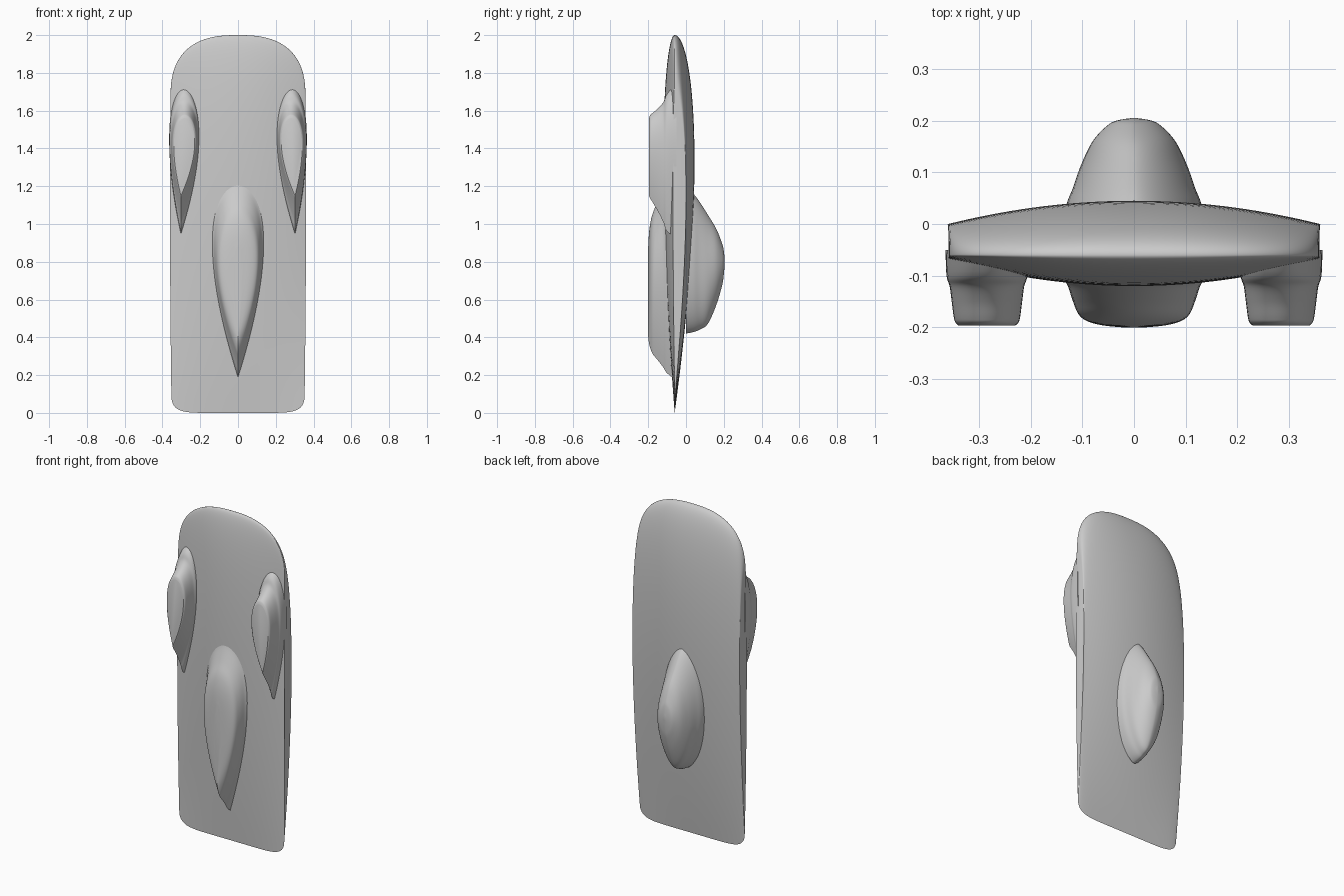
import bpy, bmesh, math

if "Cube" in bpy.data.objects:
    bpy.data.objects.remove(bpy.data.objects["Cube"], do_unlink=True)

GREY = (0.6, 0.6, 0.6, 1)
grey = bpy.data.materials.new("plain_grey")
grey.use_nodes = True
grey.diffuse_color = GREY
grey.node_tree.nodes["Principled BSDF"].inputs["Base Color"].default_value = GREY


def loft(name, rings, sharp=40):
    """Skin a list of closed rings and cap both ends."""
    bm = bmesh.new()
    loops = [[bm.verts.new(p) for p in ring] for ring in rings]
    n = len(loops[0])
    for a, b in zip(loops, loops[1:]):
        for i in range(n):
            j = (i + 1) % n
            bm.faces.new((a[i], a[j], b[j], b[i]))
    bm.faces.new(loops[0])
    bm.faces.new(loops[-1])
    bmesh.ops.recalc_face_normals(bm, faces=bm.faces)
    mesh = bpy.data.meshes.new(name)
    bm.to_mesh(mesh)
    bm.free()
    mesh.materials.append(grey)
    mesh.shade_smooth()
    mesh.set_sharp_from_angle(angle=math.radians(sharp))
    obj = bpy.data.objects.new(name, mesh)
    bpy.context.collection.objects.link(obj)
    return obj


def teardrop(n):
    """Closed outline: (side offset -1..1, length 0 at sharp tail .. 1 at round nose)."""
    vs = [-1 + 2 * i / n for i in range(n)]
    return [(v * (1 - v * v) / 0.385, 1 - v * v) for v in vs]


def oval(n):
    """Closed outline with slightly pointed ends."""
    ts = [2 * math.pi * i / n for i in range(n)]
    return [(math.copysign(abs(math.cos(t)) ** 1.25, math.cos(t)),
             0.5 + 0.5 * math.sin(t)) for t in ts]


def smooth_layers(layers, steps=5):
    """Catmull-Rom interpolation between layer settings."""
    out = []
    last = len(layers) - 1
    for k in range(last):
        p = [layers[max(0, min(last, k + d))] for d in (-1, 0, 1, 2)]
        for s in range(steps):
            t = s / steps
            out.append([b + 0.5 * t * (c - a + t * (2 * a - 5 * b + 4 * c - d
                        + t * (3 * (b - c) + d - a))) for a, b, c, d in zip(*p)])
    return out + [list(layers[-1])]


def pod(name, outline, layers, centre=0, tail_shift=0):
    """Stack outlines in depth; each layer is (y, low z, high z, half width)."""
    rings = [[(centre + w * x + tail_shift * (1 - u) ** 2, y, lo + (hi - lo) * u)
              for x, u in outline] for y, lo, hi, w in smooth_layers(layers)]
    return loft(name, rings)


# Main body: wing-like slab, round nose up, sharp edge down
def body_ring(s):
    a = min(abs(s), 1)
    top = 2 - 0.33 * (1 - (1 - a ** 2.6) ** 0.385)
    low = 0.09 * (1 - (1 - a ** 8) ** 0.4)
    ring = []
    for t, u in teardrop(96):
        z = low + (top - low) * u
        depth = 0.105 * (1 - 0.43 * s * s) if t > 0 else 0.06 * (1 - 0.85 * s * s)
        ring.append((0.36 * s * (1 - 0.02 * (z - 1.1) ** 2), -0.06 + t * depth, z))
    return ring


COLUMNS = 48
loft("main_body", [body_ring(math.sin(math.pi * (i / COLUMNS - 0.5)))
                   for i in range(COLUMNS + 1)])

# Central front fin with a gently crowned face
pod("centre_fin", teardrop(64), [
    (-0.05, 0.17, 1.30, 0.145), (-0.10, 0.21, 1.27, 0.138),
    (-0.12, 0.24, 1.20, 0.128), (-0.15, 0.28, 1.12, 0.118),
    (-0.175, 0.31, 1.06, 0.107), (-0.188, 0.34, 1.01, 0.09),
    (-0.196, 0.37, 0.95, 0.06), (-0.20, 0.40, 0.88, 0.02)])

# Pair of outer front fins with flat faces
for side, label in ((1, "left"), (-1, "right")):
    pod(label + "_outer_fin", teardrop(64), [
        (-0.05, 0.93, 1.74, 0.080), (-0.10, 0.96, 1.69, 0.078),
        (-0.12, 1.01, 1.645, 0.072), (-0.15, 1.07, 1.61, 0.068),
        (-0.18, 1.12, 1.585, 0.064), (-0.19, 1.135, 1.575, 0.061),
        (-0.196, 1.15, 1.56, 0.055)], 0.282 * side, 0.02 * side)

# Rounded bulge on the back
pod("back_bulge", oval(64), [
    (0.0, 0.42, 1.21, 0.14), (0.04, 0.428, 1.16, 0.13),
    (0.07, 0.44, 1.12, 0.118), (0.115, 0.47, 1.05, 0.102),
    (0.16, 0.57, 0.975, 0.08), (0.19, 0.67, 0.90, 0.052),
    (0.20, 0.73, 0.86, 0.033), (0.205, 0.79, 0.81, 0.004)])
